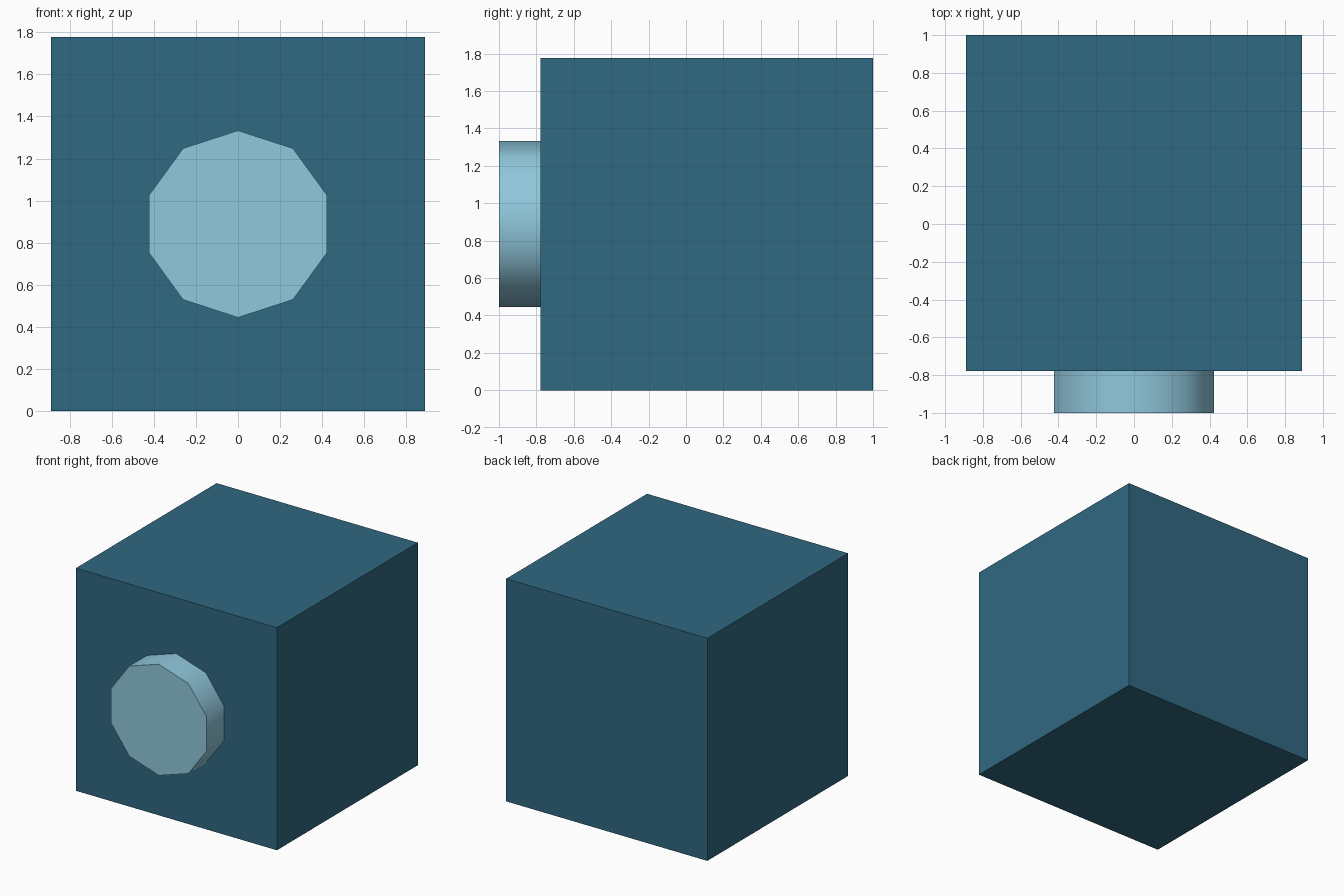
import bpy
from math import radians

if "Cube" in bpy.data.objects:
    bpy.data.objects.remove(bpy.data.objects["Cube"])


def paint(obj, name, color):
    mat = bpy.data.materials.new(name)
    mat.diffuse_color = (*color, 1)
    mat.use_nodes = True
    mat.node_tree.nodes["Principled BSDF"].inputs["Base Color"].default_value = mat.diffuse_color
    obj.data.materials.append(mat)


SIDE = 16 / 9      # edge of the cube
DEPTH = 2 - SIDE   # how far the knob stands out

# Cube body
bpy.ops.mesh.primitive_cube_add(size=SIDE, location=(0, 1 - SIDE / 2, SIDE / 2))
body = bpy.context.object
body.name = "body"
paint(body, "dark_blue", (0.03, 0.14, 0.22))

# Ten-sided knob on the front face, smooth around the rim
bpy.ops.mesh.primitive_cylinder_add(
    vertices=10, radius=SIDE / 4, depth=DEPTH,
    location=(0, -1 + DEPTH / 2, SIDE / 2), rotation=(radians(90), 0, 0))
knob = bpy.context.object
knob.name = "front_knob"
bpy.ops.object.shade_smooth_by_angle(angle=radians(40))
paint(knob, "light_blue", (0.28, 0.58, 0.72))
